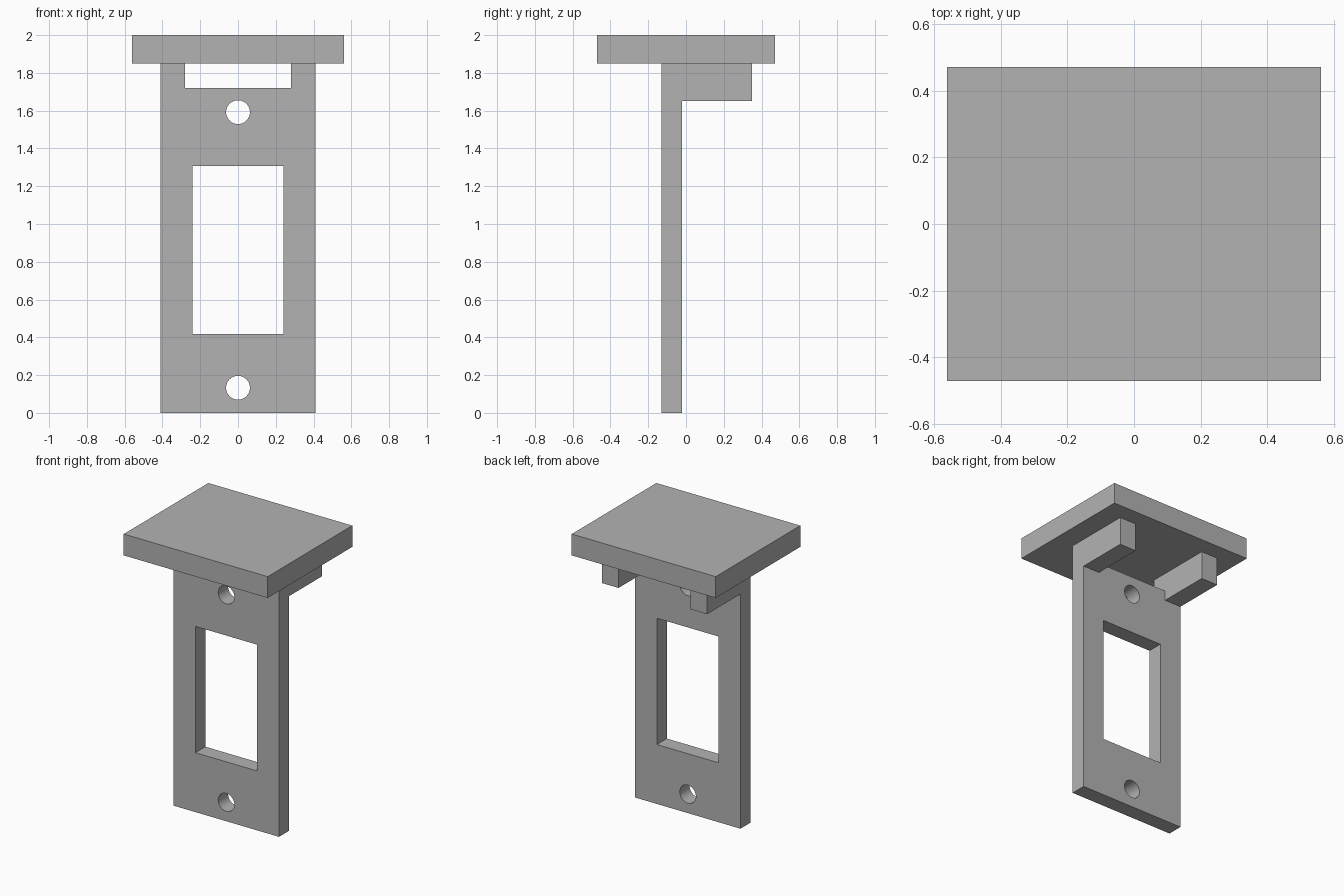
import bpy
import math

cube = bpy.data.objects.get("Cube")
if cube:
    bpy.data.objects.remove(cube, do_unlink=True)

grey = bpy.data.materials.new("plain_grey")
grey.use_nodes = True
colour = (0.45, 0.45, 0.45, 1)
grey.diffuse_color = colour
grey.node_tree.nodes["Principled BSDF"].inputs["Base Color"].default_value = colour


def box(name, x, y, z):
    """Box spanning the given (low, high) ranges."""
    ranges = (x, y, z)
    bpy.ops.mesh.primitive_cube_add(size=1, location=[(a + b) / 2 for a, b in ranges])
    ob = bpy.context.object
    ob.name = name
    ob.scale = [b - a for a, b in ranges]
    bpy.ops.object.transform_apply(location=False, rotation=False, scale=True)
    ob.data.materials.append(grey)
    return ob


def cut(target, cutter):
    """Subtract the cutter from the target, then discard it."""
    mod = target.modifiers.new("cut", "BOOLEAN")
    mod.operation = "DIFFERENCE"
    mod.solver = "EXACT"
    mod.object = cutter
    bpy.context.view_layer.objects.active = target
    bpy.ops.object.modifier_apply(modifier=mod.name)
    bpy.data.objects.remove(cutter, do_unlink=True)


HALF_WIDTH, NOTCH, TOP = 0.41, 0.28, 1.85
FRONT, BACK = -0.13, -0.02
THROUGH = (-0.3, 0.15)

# Top slab
box("top_slab", (-0.56, 0.56), (-0.47, 0.47), (TOP, 2))

# Upright plate with a notch under the slab, a window and two screw holes
plate = box("upright_plate", (-HALF_WIDTH, HALF_WIDTH), (FRONT, BACK), (0, TOP))
cut(plate, box("notch_cutter", (-NOTCH, NOTCH), THROUGH, (1.72, 1.95)))
cut(plate, box("window_cutter", (-0.24, 0.24), THROUGH, (0.418, 1.306)))
for z in (0.133, 1.592):
    bpy.ops.mesh.primitive_cylinder_add(vertices=48, radius=0.063, depth=0.5,
                                        location=(0, -0.075, z),
                                        rotation=(math.pi / 2, 0, 0))
    hole = bpy.context.object
    hole.data.materials.append(grey)
    cut(plate, hole)
bpy.ops.object.select_all(action="DESELECT")
plate.select_set(True)
bpy.context.view_layer.objects.active = plate
bpy.ops.object.shade_smooth_by_angle(angle=math.radians(30))

# Support arms reaching back under the slab
for side, sign in (("left", 1), ("right", -1)):
    x = sorted((sign * NOTCH, sign * HALF_WIDTH))
    box(side + "_support_arm", x, (BACK, 0.35), (1.65, TOP))
